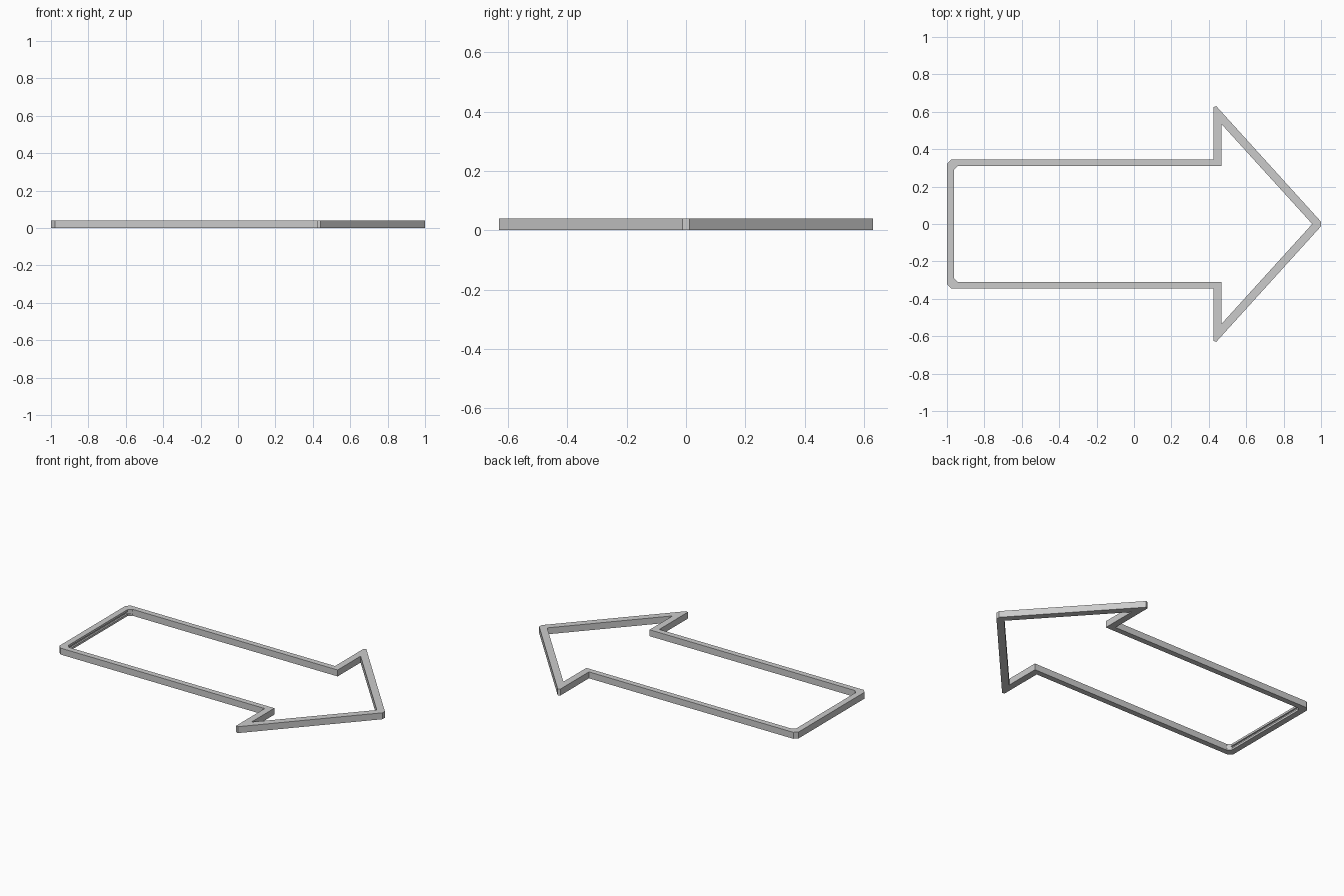
import bpy, bmesh

if "Cube" in bpy.data.objects:
    bpy.data.objects.remove(bpy.data.objects["Cube"])

H = 0.04        # frame height
G = 0.01        # depth of the groove inside the tail bar

# Matching half outlines (y > 0), from the tip round to the tail
outer_half = [(1.0, 0.012), (0.44, 0.63), (0.425, 0.625), (0.425, 0.345),
              (-0.978, 0.345), (-1.0, 0.323)]
inner_half = [(0.953, 0.0), (0.467, 0.535), (0.467, 0.535), (0.467, 0.31),
              (-0.942, 0.31), (-0.962, 0.29)]
groove_half = inner_half[:-1] + [(-0.962 - G, 0.29)]


def mirrored(half):
    return half + [(x, -y) for x, y in reversed(half)]


outer, inner, groove = map(mirrored, (outer_half, inner_half, groove_half))

# Cross-section swept round the arrow: outer wall, top, grooved inner wall, base
levels = [(outer, 0), (outer, H), (inner, H), (inner, 0.027),
          (groove, 0.027), (groove, 0.013), (inner, 0.013), (inner, 0)]

bm = bmesh.new()
rings = [[bm.verts.new((x, y, z)) for x, y in pts] for pts, z in levels]
n = len(outer)
for k, a in enumerate(rings):
    b = rings[(k + 1) % len(rings)]
    for i in range(n):
        j = (i + 1) % n
        bm.faces.new((a[i], a[j], b[j], b[i]))

# Merge points shared by neighbouring rings
bmesh.ops.remove_doubles(bm, verts=bm.verts, dist=1e-5)
bmesh.ops.recalc_face_normals(bm, faces=bm.faces)

mesh = bpy.data.meshes.new("arrow_frame")
bm.to_mesh(mesh)
bm.free()
bpy.context.collection.objects.link(bpy.data.objects.new("arrow_frame", mesh))
